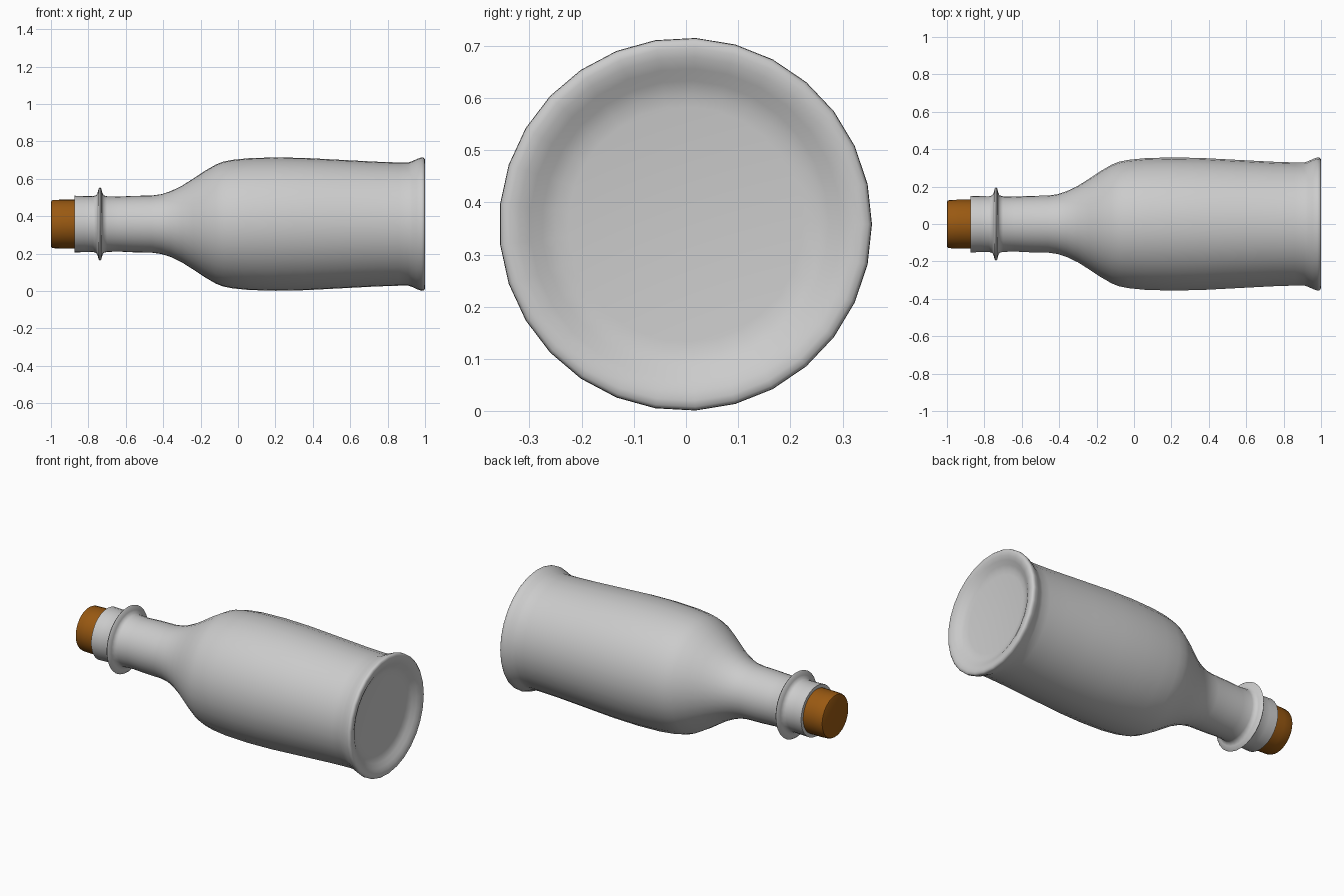
import bpy, bmesh, math

if "Cube" in bpy.data.objects:
    bpy.data.objects.remove(bpy.data.objects["Cube"])

SIDES = 29
AXIS_Z = 0.358
AXIS_Y = -0.001


def lathe(name, profile, angle):
    """Revolve (x, radius) points around the bottle's lengthwise axis."""
    bm = bmesh.new()
    rings = []
    for x, r in profile:
        if r == 0:
            rings.append([bm.verts.new((x, AXIS_Y, AXIS_Z))] * SIDES)
            continue
        ring = []
        for i in range(SIDES):
            a = 2 * math.pi * i / SIDES
            ring.append(bm.verts.new((x, AXIS_Y + r * math.cos(a), AXIS_Z + r * math.sin(a))))
        rings.append(ring)
    for a, b in zip(rings, rings[1:]):
        for i in range(SIDES):
            j = (i + 1) % SIDES
            bm.faces.new(list(dict.fromkeys((a[i], a[j], b[j], b[i]))))
    bmesh.ops.recalc_face_normals(bm, faces=bm.faces)
    mesh = bpy.data.meshes.new(name)
    bm.to_mesh(mesh)
    bm.free()
    obj = bpy.data.objects.new(name, mesh)
    bpy.context.collection.objects.link(obj)
    bpy.ops.object.select_all(action='DESELECT')
    obj.select_set(True)
    bpy.context.view_layer.objects.active = obj
    bpy.ops.object.shade_smooth_by_angle(angle=math.radians(angle))
    return obj


# Bottle: mouth, collar ring, neck, shoulder, body, flared foot, recessed base
lathe("bottle", [
    (-0.78, 0.128), (-0.874, 0.128), (-0.875, 0.152), (-0.82, 0.150),
    (-0.775, 0.149), (-0.757, 0.155), (-0.75, 0.170), (-0.745, 0.190),
    (-0.738, 0.197), (-0.731, 0.190), (-0.726, 0.170), (-0.719, 0.154),
    (-0.70, 0.149), (-0.64, 0.147), (-0.56, 0.151), (-0.46, 0.153),
    (-0.41, 0.160), (-0.36, 0.176), (-0.30, 0.205), (-0.24, 0.243),
    (-0.18, 0.283), (-0.12, 0.318), (-0.08, 0.334), (-0.03, 0.344),
    (0.06, 0.353), (0.20, 0.357), (0.36, 0.354), (0.55, 0.344),
    (0.74, 0.334), (0.86, 0.330), (0.91, 0.330), (0.93, 0.336),
    (0.955, 0.348), (0.98, 0.357), (0.992, 0.356), (0.998, 0.350),
    (1.0, 0.338), (0.997, 0.320), (0.987, 0.298), (0.972, 0.275),
    (0.962, 0.250), (0.959, 0.225), (0.950, 0.0)], 60)

# Cork stopper
cork = lathe("cork", [
    (-1.0, 0.0), (-1.0, 0.118), (-0.997, 0.125), (-0.988, 0.129),
    (-0.94, 0.131), (-0.87, 0.131), (-0.78, 0.127), (-0.78, 0.0)], 40)
mat = bpy.data.materials.new("cork_brown")
mat.diffuse_color = (0.32, 0.10, 0.006, 1)
mat.use_nodes = True
mat.node_tree.nodes["Principled BSDF"].inputs["Base Color"].default_value = mat.diffuse_color
cork.data.materials.append(mat)
